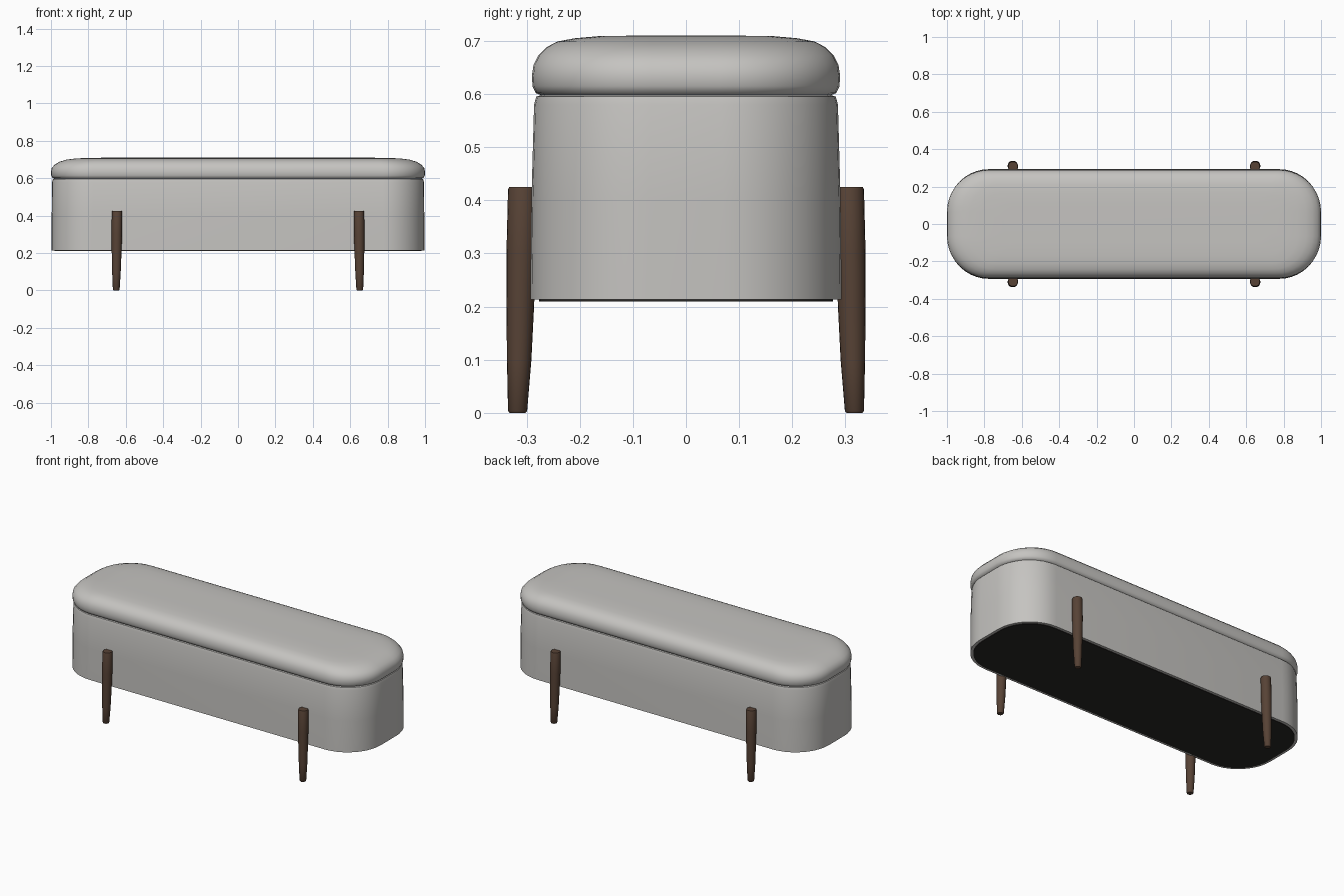
import bpy, bmesh, math

if "Cube" in bpy.data.objects:
    bpy.data.objects.remove(bpy.data.objects["Cube"])


def material(name, rgb):
    m = bpy.data.materials.new(name)
    m.diffuse_color = (*rgb, 1)
    m.use_nodes = True
    m.node_tree.nodes["Principled BSDF"].inputs["Base Color"].default_value = m.diffuse_color
    return m


FABRIC = material("light_grey_fabric", (0.56, 0.55, 0.53))
WOOD = material("dark_walnut", (0.095, 0.055, 0.036))
UNDER = material("black_underside", (0.022, 0.020, 0.018))


def rounded_rect(hx, hy, r, z, steps=10):
    """Outline of a rounded rectangle at height z."""
    pts = []
    for i, (sx, sy) in enumerate(((1, 1), (-1, 1), (-1, -1), (1, -1))):
        for k in range(steps + 1):
            a = math.radians(90 * (i + k / steps))
            pts.append((sx * (hx - r) + r * math.cos(a), sy * (hy - r) + r * math.sin(a), z))
    return pts


def circle(x, y, r, z, n=20):
    return [(x + r * math.cos(2 * math.pi * k / n), y + r * math.sin(2 * math.pi * k / n), z)
            for k in range(n)]


def loft(name, outlines, mat, angle=40):
    """Skin a stack of outlines, bottom to top, and cap both ends."""
    bm = bmesh.new()
    rings = [[bm.verts.new(p) for p in o] for o in outlines]
    n = len(rings[0])
    for a, b in zip(rings, rings[1:]):
        for i in range(n):
            j = (i + 1) % n
            bm.faces.new((a[i], a[j], b[j], b[i]))
    bm.faces.new(rings[0][::-1])
    bm.faces.new(rings[-1])
    mesh = bpy.data.meshes.new(name)
    bm.to_mesh(mesh)
    bm.free()
    mesh.materials.append(mat)
    obj = bpy.data.objects.new(name, mesh)
    bpy.context.collection.objects.link(obj)
    bpy.ops.object.select_all(action='DESELECT')
    obj.select_set(True)
    bpy.context.view_layer.objects.active = obj
    bpy.ops.object.shade_smooth_by_angle(angle=math.radians(angle))
    return obj


# Upholstered box, slightly wider at the bottom, rolled in at the seam
loft("upholstered_base", [rounded_rect(*s) for s in (
    (0.996, 0.293, 0.22, 0.213),
    (0.996, 0.291, 0.22, 0.40),
    (0.994, 0.286, 0.22, 0.58),
    (0.990, 0.282, 0.216, 0.595),
    (0.975, 0.268, 0.20, 0.600))], FABRIC)

# Dark dust cover inside a thin fabric rim
loft("underside_cover", [rounded_rect(0.98, 0.277, 0.204, z) for z in (0.210, 0.216)], UNDER)

# Padded seat cushion: (x inset, y inset, height)
loft("seat_cushion", [rounded_rect(1 - dx, 0.29 - dy, max(0.225 - dy, 0.08), z) for dx, dy, z in (
    (0.025, 0.022, 0.596),
    (0.008, 0.007, 0.602),
    (0.001, 0.001, 0.615),
    (0.000, 0.000, 0.635),
    (0.004, 0.003, 0.655),
    (0.020, 0.012, 0.673),
    (0.045, 0.027, 0.688),
    (0.080, 0.048, 0.699),
    (0.125, 0.080, 0.705),
    (0.190, 0.125, 0.709),
    (0.300, 0.190, 0.710))], FABRIC, 60)

# Tapered round legs with a straight outer side
for side, sy in (("front", -1), ("back", 1)):
    for end, sx in (("left", -1), ("right", 1)):
        loft(f"{side}_{end}_leg", [circle(sx * x, sy * (0.338 - inset - r), r, z) for x, inset, r, z in (
            (0.651, 0.006, 0.015, 0.000),
            (0.651, 0.003, 0.018, 0.004),
            (0.650, 0.001, 0.023, 0.100),
            (0.649, 0.000, 0.026, 0.200),
            (0.648, 0.000, 0.028, 0.300),
            (0.647, 0.003, 0.0275, 0.420),
            (0.647, 0.005, 0.0255, 0.425))], WOOD)
